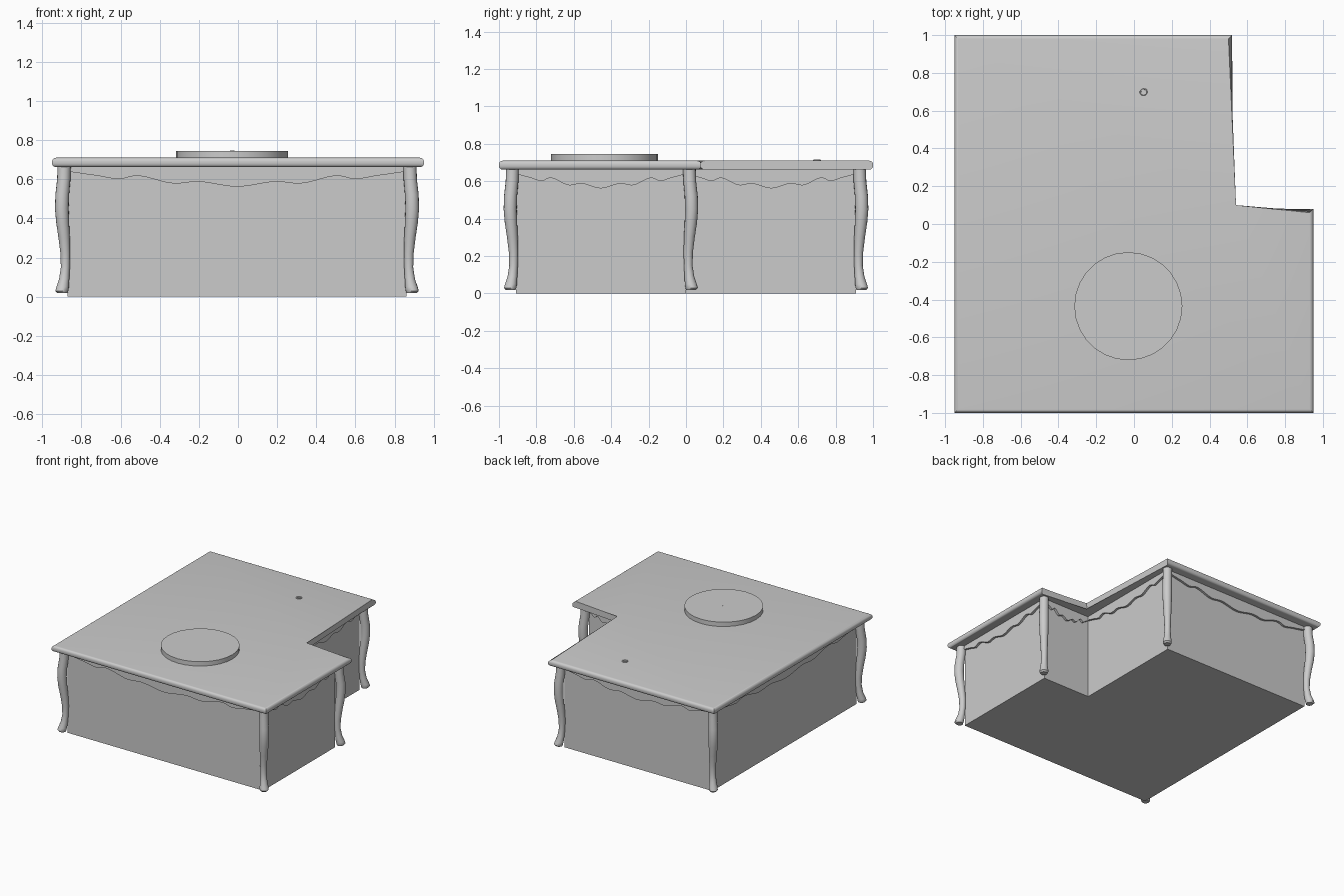
import bpy, bmesh
from math import pi, cos, sin
from mathutils import Vector

if "Cube" in bpy.data.objects:
    bpy.data.objects.remove(bpy.data.objects["Cube"])


def make_object(name, bm, smooth=None):
    bmesh.ops.recalc_face_normals(bm, faces=bm.faces)
    mesh = bpy.data.meshes.new(name)
    bm.to_mesh(mesh)
    bm.free()
    obj = bpy.data.objects.new(name, mesh)
    bpy.context.collection.objects.link(obj)
    if smooth:
        bpy.ops.object.select_all(action='DESELECT')
        obj.select_set(True)
        bpy.context.view_layer.objects.active = obj
        bpy.ops.object.shade_smooth_by_angle(angle=smooth)
    return obj


def skin(bm, rings, caps=True):
    # join equal rings of points into a closed tube
    rows = [[bm.verts.new(p) for p in r] for r in rings]
    n = len(rows[0])
    for a, b in zip(rows, rows[1:]):
        for i in range(n):
            j = (i + 1) % n
            bm.faces.new((a[i], a[j], b[j], b[i]))
    if caps:
        bm.faces.new(rows[0])
        bm.faces.new(rows[-1])
    return rows


def prism(name, outline, z0, z1, bevel=0):
    bm = bmesh.new()
    rows = skin(bm, [[(x, y, z) for x, y in outline] for z in (z0, z1)])
    if bevel:
        ends = set(rows[0]) | set(rows[1])
        edges = [e for e in bm.edges if abs(e.verts[0].co.z - e.verts[1].co.z) < 1e-6 and set(e.verts) <= ends]
        bmesh.ops.bevel(bm, geom=edges, offset=bevel, segments=5, profile=0.5, affect='EDGES')
    return make_object(name, bm, pi / 5)


def lathe(name, centre, profile, sides, closed=False):
    bm = bmesh.new()
    pts = profile + profile[:1] if closed else profile
    skin(bm, [[(centre[0] + r * cos(2 * pi * i / sides), centre[1] + r * sin(2 * pi * i / sides), z)
               for i in range(sides)] for r, z in pts], caps=not closed)
    bmesh.ops.remove_doubles(bm, verts=bm.verts, dist=1e-6)
    return make_object(name, bm, pi / 5)


# L-shaped table top and closed body
top = [(-0.95, -1), (0.95, -1), (0.95, 0.08), (0.52, 0.08), (0.52, 1), (-0.95, 1)]
body = [(-0.87, -0.91), (0.86, -0.91), (0.86, 0), (0.44, 0), (0.44, 0.91), (-0.87, 0.91)]
prism("table_top", top, 0.662, 0.71, 0.02)
prism("body", body, 0, 0.67)

# cabriole legs on the five outer corners: height, outward shift, radius
LEG = [(0.018, 0.027, 0.026), (0.03, 0.030, 0.033), (0.05, 0.026, 0.032), (0.09, 0.018, 0.026),
       (0.15, 0.012, 0.023), (0.22, 0.012, 0.025), (0.30, 0.018, 0.029), (0.38, 0.026, 0.033),
       (0.45, 0.030, 0.035), (0.52, 0.028, 0.035), (0.60, 0.020, 0.034), (0.67, 0.018, 0.034)]


def leg(name, corner, dx, dy):
    bm = bmesh.new()
    skin(bm, [[(corner[0] + dx * s + r * cos(pi * i / 8), corner[1] + dy * s + r * sin(pi * i / 8), z)
               for i in range(16)] for z, s, r in LEG])
    make_object(name, bm, pi / 4)


leg("leg_front_left", body[0], -1, -1)
leg("leg_front_right", body[1], 1, -1)
leg("leg_middle_right", body[2], 1, 1)
leg("leg_back_right", body[4], 1, 1)
leg("leg_back_left", body[5], -1, 1)

# scalloped valance under the top: position along half the side, lower edge height
WAVE = [(0, 0.64), (0.07, 0.622), (0.15, 0.60), (0.2, 0.618), (0.32, 0.578), (0.38, 0.588), (0.5, 0.562)]


def wave_height(u):
    u = min(u, 1 - u)
    for (a, za), (b, zb) in zip(WAVE, WAVE[1:]):
        if u <= b + 1e-9:
            t = (u - a) / (b - a)
            if b > 0.1:
                t = 0.5 * t + 0.5 * t * t * (3 - 2 * t) if b == 0.15 else t * t * (3 - 2 * t)
            return za + (zb - za) * t
    return WAVE[-1][1]


def valance(name, a, b, steps=60, thick=0.018):
    a, b = Vector((*a, 0)), Vector((*b, 0))
    d = (b - a).normalized()
    out = Vector((d.y, -d.x, 0)) * thick
    rings = []
    for i in range(steps + 1):
        u = i / steps
        p = a.lerp(b, u)
        low, high = Vector((0, 0, wave_height(u))), Vector((0, 0, 0.668))
        inner = p - out * 0.2
        rings.append([inner + low, p + out + low, p + out + high, inner + high])
    bm = bmesh.new()
    skin(bm, rings)
    make_object(name, bm, pi / 6)


sides = ["front", "right", "notch_back", "notch_right", "back", "left"]
for i, side in enumerate(sides):
    valance("valance_" + side, body[i], body[(i + 1) % 6])

# round turntable with a centre pin, and a small grommet
hub = (-0.03, -0.435)
lathe("turntable", hub, [(0.286, 0.705), (0.286, 0.745)], 28)
lathe("turntable_pin", hub, [(0.011, 0.74), (0.011, 0.747)], 12)
lathe("grommet", (0.05, 0.70), [(0.021, 0.705), (0.021, 0.714), (0.017, 0.717), (0.012, 0.714), (0.011, 0.705)],
      20, closed=True)
